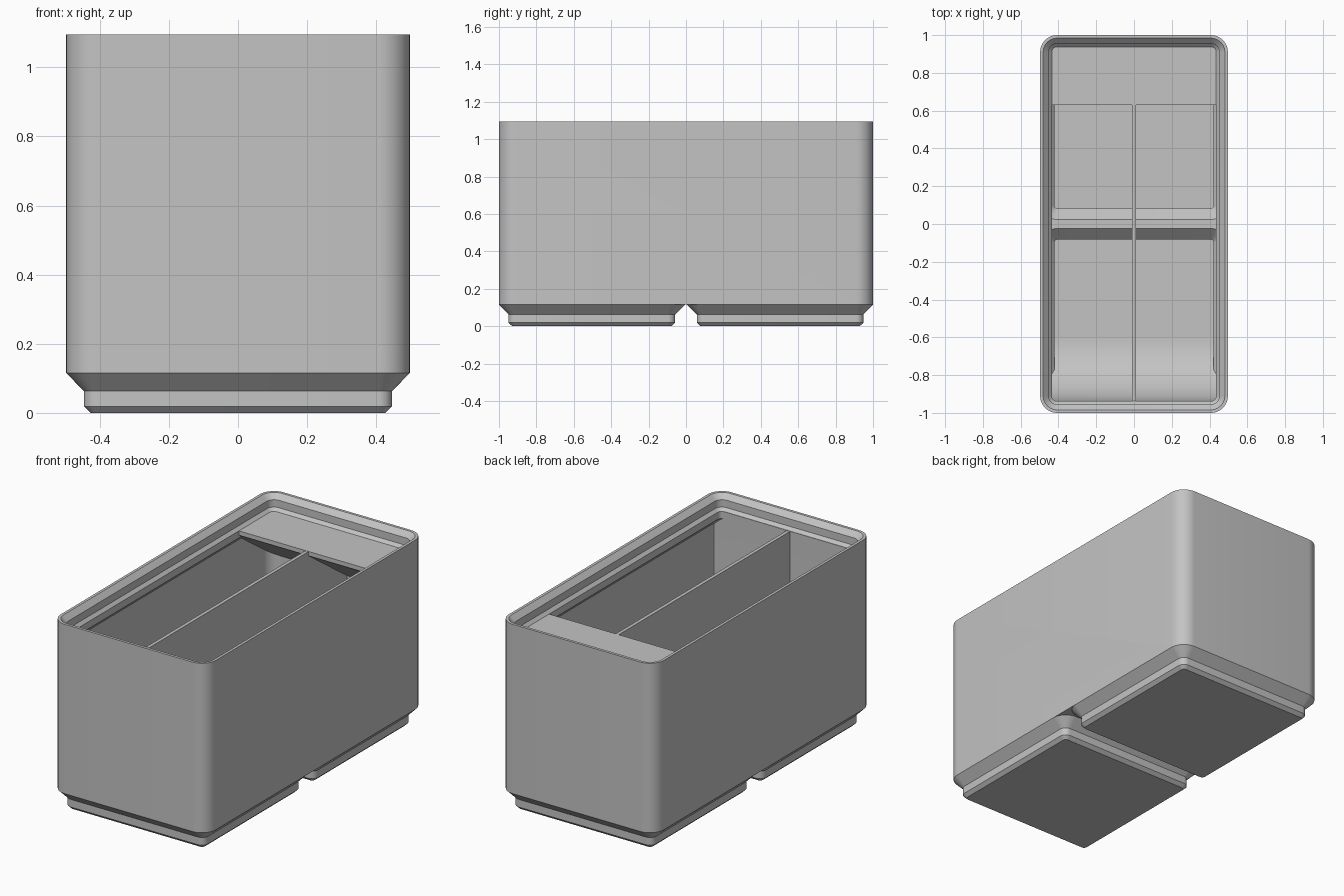
import bpy
import bmesh
from math import sin, cos, pi, radians

cube = bpy.data.objects.get("Cube")
if cube:
    bpy.data.objects.remove(cube, do_unlink=True)

HX, HY, RADIUS = 0.497, 1.0, 0.09    # outer half sizes and corner radius
BASE, FLOOR, RIM, TOP = 0.115, 0.03, 1.006, 1.095
FOOT_Y, FOOT_H = 0.503, 0.497        # foot centre and half size

grey = bpy.data.materials.new("light_grey")
grey.use_nodes = True
colour = (0.55, 0.55, 0.55, 1)
grey.diffuse_color = colour
grey.node_tree.nodes["Principled BSDF"].inputs["Base Color"].default_value = colour


def finish(name, bm):
    bmesh.ops.recalc_face_normals(bm, faces=bm.faces)
    mesh = bpy.data.meshes.new(name)
    bm.to_mesh(mesh)
    bm.free()
    mesh.materials.append(grey)
    obj = bpy.data.objects.new(name, mesh)
    bpy.context.collection.objects.link(obj)
    return obj


def loft(name, hx, hy, profile, cy=0, radius=RADIUS, steps=10):
    """Closed solid of rounded rectangles; profile holds (inset, z) pairs."""
    bm = bmesh.new()
    rings = []
    for inset, z in profile:
        r = max(radius - inset, 0.012)
        ring = []
        for q, (sx, sy) in enumerate([(1, 1), (-1, 1), (-1, -1), (1, -1)]):
            for i in range(steps + 1):
                a = (q + i / steps) * pi / 2
                ring.append(bm.verts.new((sx * (hx - inset - r) + r * cos(a),
                                          cy + sy * (hy - inset - r) + r * sin(a), z)))
        rings.append(ring)
    n = len(rings[0])
    for low, high in zip(rings, rings[1:]):
        for i in range(n):
            j = (i + 1) % n
            bm.faces.new((low[i], low[j], high[j], high[i]))
    bm.faces.new(rings[0])
    bm.faces.new(rings[-1])
    return finish(name, bm)


def prism(name, half_width, outline):
    """Side outline of (y, z) points pushed across x."""
    bm = bmesh.new()
    face = bm.faces.new([bm.verts.new((-half_width, y, z)) for y, z in outline])
    out = bmesh.ops.extrude_face_region(bm, geom=[face])
    verts = [v for v in out["geom"] if isinstance(v, bmesh.types.BMVert)]
    bmesh.ops.translate(bm, verts=verts, vec=(2 * half_width, 0, 0))
    return finish(name, bm)


def combine(obj, other, operation):
    mod = obj.modifiers.new("combine", "BOOLEAN")
    mod.operation = operation
    mod.solver = "EXACT"
    mod.object = other
    bpy.context.view_layer.objects.active = obj
    bpy.ops.object.modifier_apply(modifier=mod.name)


# Outer body and its two stepped feet
body = loft("bin_body", HX, HY, [(0, BASE), (0, TOP)])
foot_profile = [(0.071, 0), (0.0515, 0.019), (0.0515, 0.063), (0, BASE), (0, BASE + 0.01)]

# Inner space: straight walls, overhanging stacking lip, one pit in each foot
cavity = loft("cavity_cutter", HX, HY, [
    (0.017, 0.136), (0.017, 0.92), (0.062, 0.965), (0.062, RIM),
    (0.045, 1.023), (0.045, 1.066), (0.01, 1.101)])
pit_profile = [(0.077, FLOOR), (0.077, 0.076), (0.0175, 0.1355), (0.0175, 0.16)]

for side in (-1, 1):
    foot = loft("foot", FOOT_H, FOOT_H, foot_profile, side * FOOT_Y)
    combine(body, foot, "UNION")
    bpy.data.objects.remove(foot, do_unlink=True)
    pit = loft("pit_cutter", FOOT_H, FOOT_H, pit_profile, side * FOOT_Y)
    combine(cavity, pit, "UNION")
    bpy.data.objects.remove(pit, do_unlink=True)
combine(body, cavity, "DIFFERENCE")

# Curved finger scoop along the front wall
R, FRONT = 0.335, -0.936
arc = [(FRONT + R - R * sin(a), FLOOR + R - R * cos(a))
       for a in (i * pi / 32 for i in range(17))]
scoop = prism("front_scoop", 0.6, arc + [(FRONT, RIM), (-1.1, RIM), (-1.1, 0), (FRONT + R, 0)])

# Label shelf with a sloping underside along the back wall
shelf = prism("label_shelf", 0.6, [(0.63, RIM), (0.63, RIM - 0.025),
                                   (0.99, RIM - 0.28), (1.1, RIM - 0.28), (1.1, RIM)])

# Lengthwise divider between the two compartments
divider = prism("divider", 0.01, [(-1.1, 0), (1.1, 0), (1.1, RIM - 0.001), (-1.1, RIM - 0.001)])

# Trim the inner parts to the inside of the bin
for part in (scoop, shelf, divider):
    combine(part, cavity, "INTERSECT")
bpy.data.objects.remove(cavity, do_unlink=True)

for part in (body, scoop, shelf, divider):
    bpy.ops.object.select_all(action="DESELECT")
    part.select_set(True)
    bpy.context.view_layer.objects.active = part
    bpy.ops.object.shade_smooth_by_angle(angle=radians(30))
